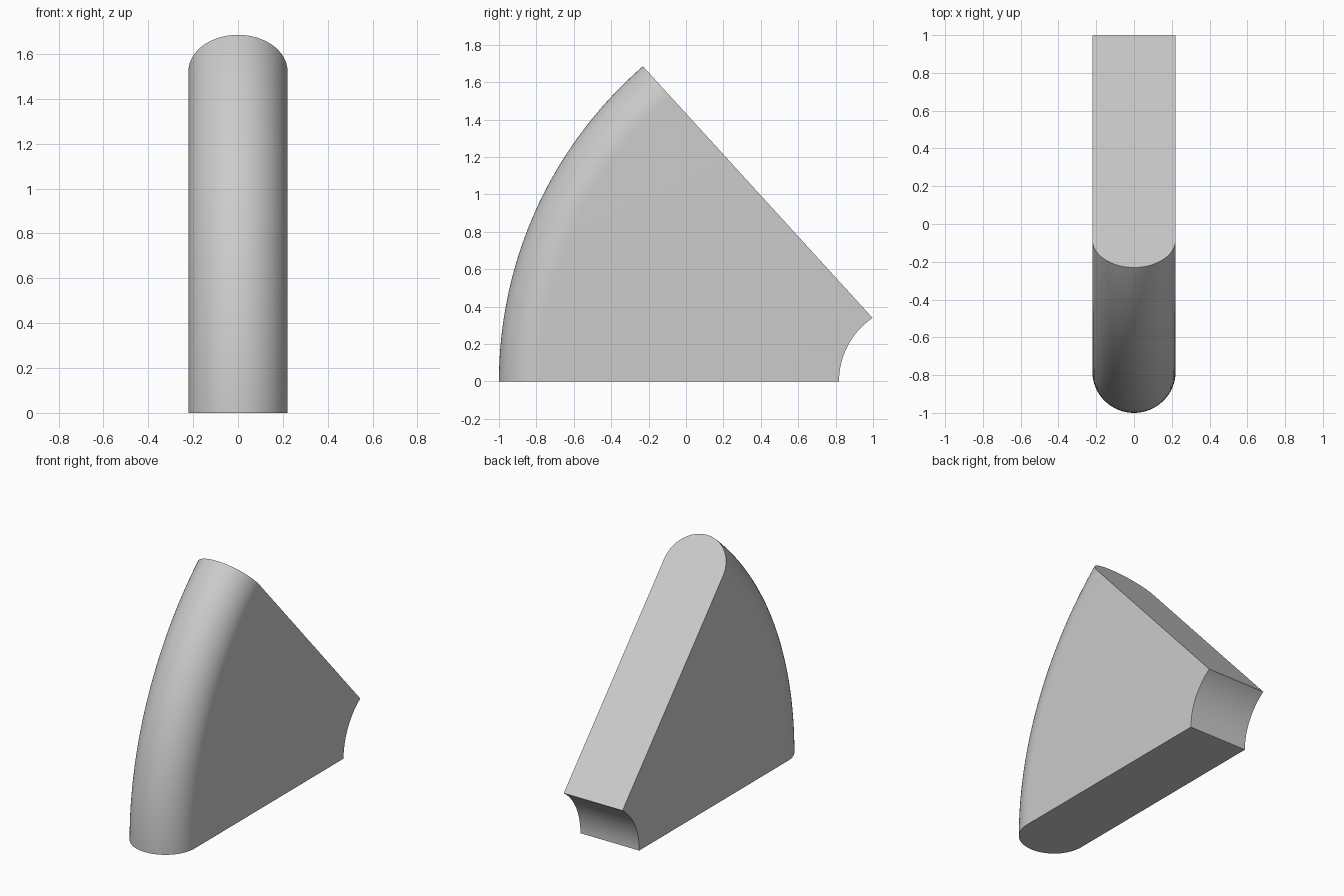
import bpy
import bmesh
from math import sin, cos, pi, radians
from mathutils import Vector, Matrix

cube = bpy.data.objects.get("Cube")
if cube:
    bpy.data.objects.remove(cube)

# Sizes of the arched segment
PIVOT = Vector((0, 1.23, 0))
OUTER, INNER = 2.23, 0.412
HALF = 0.221
RIM_STEPS, SWEEP_STEPS = 32, 64

grey = bpy.data.materials.new("light grey")
grey.use_nodes = True
colour = (0.6, 0.6, 0.6, 1)
grey.diffuse_color = colour
grey.node_tree.nodes["Principled BSDF"].inputs["Base Color"].default_value = colour

# Cross-section: straight sides with a half-round outer rim
section = [(HALF, INNER), (-HALF, INNER)]
for i in range(RIM_STEPS + 1):
    a = pi * i / RIM_STEPS
    section.append((-HALF * cos(a), OUTER - HALF + HALF * sin(a)))

bm = bmesh.new()
base = bm.faces.new([bm.verts.new((x, PIVOT.y - r, 0)) for x, r in section])

# Sweep the section around the pivot, keeping the base as the lower cap
bmesh.ops.spin(bm, geom=[base], cent=PIVOT, axis=(1, 0, 0), angle=-radians(62),
               steps=SWEEP_STEPS, use_duplicate=False)
if max(v.co.z for v in bm.verts) < 0.1:
    bmesh.ops.transform(bm, matrix=Matrix.Scale(-1, 4, (0, 0, 1)), verts=bm.verts)
bmesh.ops.remove_doubles(bm, verts=bm.verts, dist=1e-5)

# Slice off the sloping back face
low, high = Vector((0, 1.0, 0.337)), Vector((0, -0.23, 1.685))
normal = Vector((1, 0, 0)).cross(low - high).normalized()
if normal.z < 0:
    normal.negate()
bmesh.ops.bisect_plane(bm, geom=bm.verts[:] + bm.edges[:] + bm.faces[:],
                       plane_co=low, plane_no=normal, clear_outer=True)
bmesh.ops.holes_fill(bm, edges=[e for e in bm.edges if e.is_boundary], sides=0)
bmesh.ops.recalc_face_normals(bm, faces=bm.faces)

mesh = bpy.data.meshes.new("arched_segment")
bm.to_mesh(mesh)
bm.free()
mesh.materials.append(grey)
segment = bpy.data.objects.new("arched_segment", mesh)
bpy.context.collection.objects.link(segment)

# Smooth the curved rim, keep the cut edges crisp
bpy.context.view_layer.objects.active = segment
segment.select_set(True)
bpy.ops.object.shade_smooth_by_angle(angle=radians(30))
